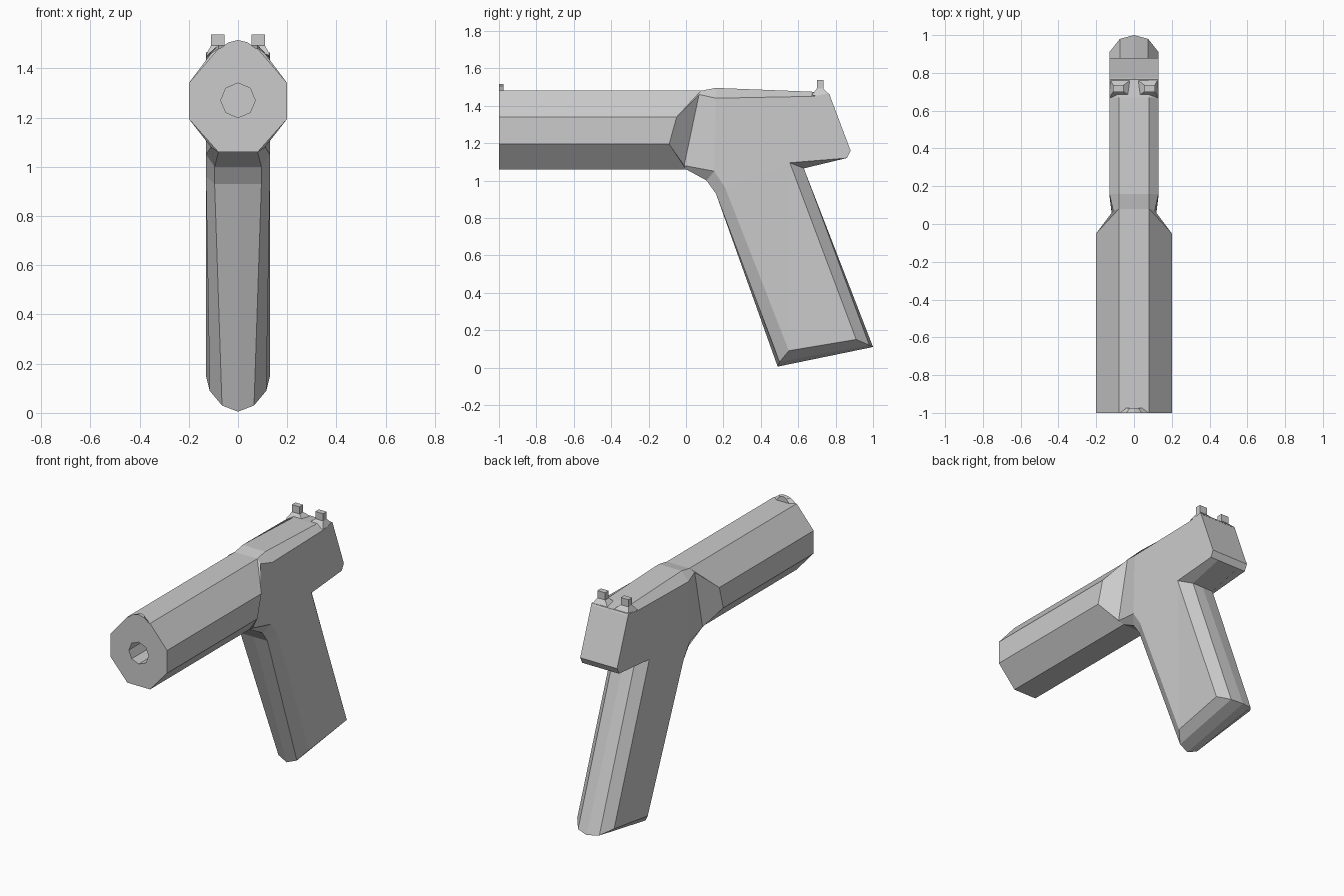
import bpy, bmesh, math

if "Cube" in bpy.data.objects:
    bpy.data.objects.remove(bpy.data.objects["Cube"])


def finish(name, bm):
    bmesh.ops.remove_doubles(bm, verts=bm.verts[:], dist=0.0005)
    bmesh.ops.recalc_face_normals(bm, faces=bm.faces[:])
    mesh = bpy.data.meshes.new(name)
    bm.to_mesh(mesh)
    bm.free()
    obj = bpy.data.objects.new(name, mesh)
    bpy.context.collection.objects.link(obj)
    return obj


def loft(name, rings, cap_start=True, cap_end=True):
    bm = bmesh.new()
    rows = [[bm.verts.new(p) for p in r] for r in rings]
    n = len(rows[0])
    for a, b in zip(rows, rows[1:]):
        for i in range(n):
            j = (i + 1) % n
            bm.faces.new((a[i], a[j], b[j], b[i]))
    if cap_start:
        bm.faces.new(rows[0])
    if cap_end:
        bm.faces.new(rows[-1])
    return finish(name, bm)


def mirrored(half):
    # right half (top to bottom) completed into a closed ring
    return half + [(-x, y, z) for x, y, z in reversed(half)]


# Barrel: bore, muzzle face, eight-sided tube, tapered shoulder
def bore(y):
    return [(0.07 * math.cos(a), y, 1.27 + 0.07 * math.sin(a))
            for a in (math.radians(45 - 45 * i) for i in range(-1, 7))]


section = [(0.08, 1.48), (0.2, 1.34), (0.2, 1.195), (0.08, 1.06)]
muzzle = mirrored([(x, -1.0, z) for x, z in section])
shoulder = mirrored([(x, y, z) for (x, z), y in zip(section, (0.08, -0.05, -0.09, 0.0))])
neck = mirrored([(0.08, 0.08, 1.48), (0.11, 0.07, 1.46), (0.11, -0.01, 1.08), (0.08, 0.0, 1.06)])
loft("barrel", [bore(-0.85), bore(-1.0), muzzle, shoulder, neck], cap_end=False)

# Body and grip: (rim half-width, y, z), (side half-width, y, z)
outline = [
    ((0.08, 0.0, 1.06), (0.11, -0.01, 1.08)),
    ((0.095, 0.11, 1.0), (0.13, 0.15, 1.05)),
    ((0.095, 0.16, 0.93), (0.13, 0.21, 0.96)),
    ((0.065, 0.50, 0.03), (0.115, 0.55, 0.09)),
    ((0.075, 0.98, 0.12), (0.13, 0.91, 0.15)),
    ((0.075, 0.63, 1.065), (0.13, 0.555, 1.095)),
    ((0.075, 0.86, 1.12), (0.13, 0.86, 1.12)),
    ((0.075, 0.88, 1.16), (0.13, 0.88, 1.16)),
    ((0.075, 0.765, 1.465), (0.13, 0.765, 1.465)),
    ((0.08, 0.67, 1.475), (0.13, 0.67, 1.45)),
    ((0.08, 0.16, 1.495), (0.13, 0.16, 1.44)),
    ((0.08, 0.08, 1.48), (0.11, 0.07, 1.46)),
]
centre = {3: (0.49, 0.005), 4: (1.0, 0.11)}
bm = bmesh.new()
rows = []
for i, (rim, side) in enumerate(outline):
    mid = (0, *centre.get(i, rim[1:]))
    pts = [(-side[0], *side[1:]), (-rim[0], *rim[1:]), mid, rim, side]
    rows.append([bm.verts.new(p) for p in pts])
for a, b in zip(rows, rows[1:]):
    for i in range(4):
        bm.faces.new((a[i], a[i + 1], b[i + 1], b[i]))
for col in (0, 4):
    for loop in ((0, 1, 10, 11), (1, 2, 5, 6, 7, 8, 9, 10), (2, 3, 5), (3, 4, 5)):
        bm.faces.new([rows[i][col] for i in loop])
finish("body_and_grip", bm)

# Front sight: low ridge at the muzzle
ridge = [(0.08, 1.475), (0.04, 1.505), (0, 1.515), (-0.04, 1.505), (-0.08, 1.475)]
loft("front_sight", [[(x * s, y, z) for x, z in ridge] for y, s in ((-1.0, 1), (-0.975, 0.6))])


# Rear sights: flared base carrying a small block, one on each side
def rect(x0, x1, y0, y1, z):
    return [(x0, y0, z), (x1, y0, z), (x1, y1, z), (x0, y1, z)]


for name, s in (("rear_sight_right", 1), ("rear_sight_left", -1)):
    rings = [rect(0.01, 0.13, 0.67, 0.77, 1.455), rect(0.055, 0.11, 0.70, 0.735, 1.492),
             rect(0.055, 0.11, 0.70, 0.735, 1.538)]
    loft(name, [[(s * x, y, z) for x, y, z in r] for r in rings])
